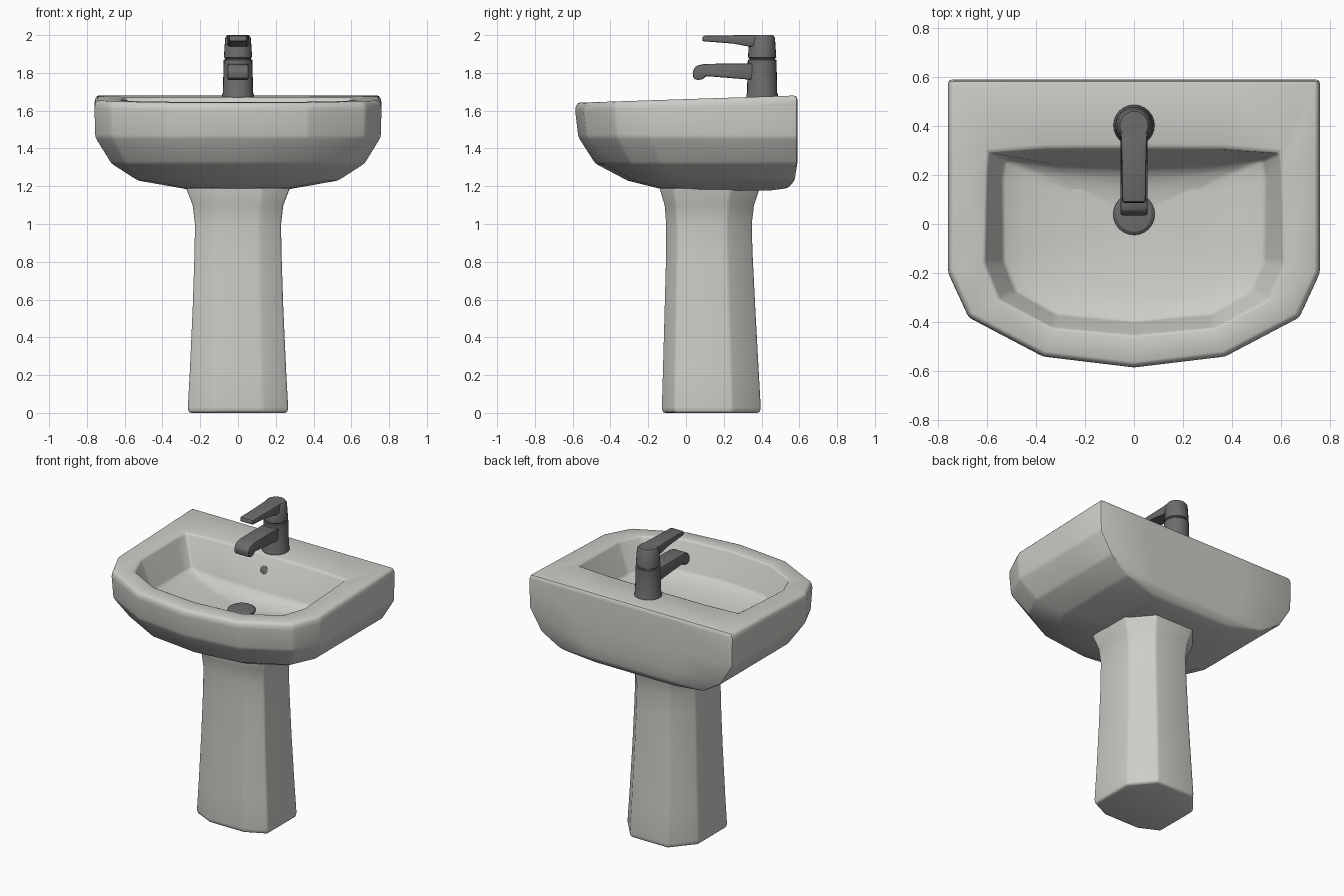
import bpy, bmesh, math
from mathutils import Matrix

if "Cube" in bpy.data.objects:
    bpy.data.objects.remove(bpy.data.objects["Cube"])


def material(name, rgb):
    m = bpy.data.materials.new(name)
    m.diffuse_color = (*rgb, 1)
    m.use_nodes = True
    m.node_tree.nodes["Principled BSDF"].inputs["Base Color"].default_value = m.diffuse_color
    return m


CERAMIC = material("warm_white_ceramic", (0.62, 0.605, 0.575))
METAL = material("dark_grey_metal", (0.15, 0.15, 0.155))


def finish(name, bm, mat, bevel=0.0, segments=2, angle=30, limit=22):
    bmesh.ops.recalc_face_normals(bm, faces=bm.faces[:])
    me = bpy.data.meshes.new(name)
    bm.to_mesh(me)
    bm.free()
    me.materials.append(mat)
    ob = bpy.data.objects.new(name, me)
    bpy.context.collection.objects.link(ob)
    bpy.ops.object.select_all(action='DESELECT')
    ob.select_set(True)
    bpy.context.view_layer.objects.active = ob
    if bevel:
        b = ob.modifiers.new("soft_edges", 'BEVEL')
        b.width, b.segments = bevel, segments
        b.limit_method, b.angle_limit = 'ANGLE', math.radians(limit)
        bpy.ops.object.modifier_apply(modifier=b.name)
    bpy.ops.object.shade_smooth_by_angle(angle=math.radians(angle))
    return ob


def mirror_ring(half):
    """Close a half outline by mirroring over x (points on x=0 are kept once)."""
    return half + [(-x, y, z) for x, y, z in reversed(half) if x > 1e-6]


def loft(name, rings, mat, **kw):
    bm = bmesh.new()
    loops = [[bm.verts.new(p) for p in r] for r in rings]
    n = len(loops[0])
    for a, b in zip(loops, loops[1:]):
        for i in range(n):
            j = (i + 1) % n
            bm.faces.new((a[i], a[j], b[j], b[i]))
    bm.faces.new(loops[0])
    bm.faces.new(loops[-1])
    return finish(name, bm, mat, **kw)


def turned(name, profile, mat, centre, sides=24, rot=0.0, **kw):
    rings = [[(r * math.cos(2 * math.pi * i / sides), r * math.sin(2 * math.pi * i / sides), z)
              for i in range(sides)] for r, z in profile]
    ob = loft(name, rings, mat, **kw)
    ob.data.transform(Matrix.Translation(centre) @ Matrix.Rotation(rot, 4, 'X'))
    return ob


def rim_z(y):
    return 1.661 + 0.033 * y


# Basin: outer shell, sloping rim and bowl in one loft
SHAPE = [(0, 0), (.5, 0), (1, 0), (1, .264), (1, .672), (.89, .826), (.49, .962), (0, 1)]


def outer(w, front, back, z=None, drop=0.0):
    half = []
    for u, t in SHAPE:
        y = back + t * (front - back)
        half.append((u * w, y, rim_z(y) - drop if z is None else z))
    return mirror_ring(half)


opening = [(0, .31), (.36, .308), (.595, .29), (.6, .2), (.61, -.16), (.55, -.31), (.33, -.425), (0, -.455)]
floor = [(0, .225), (.33, .24), (.53, .265), (.54, .18), (.535, -.15), (.485, -.275), (.32, -.37), (0, -.40)]


def floor_ring(s, z):
    return mirror_ring([(x * s, .035 + (y - .035) * s, z) for x, y in floor])


rings = [
    outer(.25, -.10, .45, 1.178),
    outer(.30, -.15, .54, 1.19),
    outer(.53, -.31, .575, 1.23),
    outer(.67, -.48, .589, 1.32),
    outer(.756, -.57, .59, 1.46),
    outer(.76, -.588, .59, drop=.03),
    outer(.748, -.574, .587, drop=0),
    mirror_ring([(x, y, rim_z(y)) for x, y in opening]),
    floor_ring(1, 1.455),
    floor_ring(.8, 1.425),
    floor_ring(.5, 1.405),
    floor_ring(.12, 1.398),
]
loft("basin", rings, CERAMIC, bevel=.014, angle=35, limit=20)

# Pedestal: chamfered column with flared foot and neck
section = [(.13, -1), (.265, -.75), (.265, .42), (.14, 1)]


def column(w, front, back, z):
    c, h = (front + back) / 2, (back - front) / 2
    return mirror_ring([(x * w / .265, c + y * h, z) for x, y in section])


loft("pedestal", [
    column(.258, -.12, .388, 0),
    column(.266, -.128, .396, .02),
    column(.255, -.122, .385, .22),
    column(.24, -.113, .367, .55),
    column(.23, -.105, .352, .85),
    column(.228, -.105, .348, 1.0),
    column(.24, -.113, .36, 1.1),
    column(.275, -.14, .39, 1.19)], CERAMIC, bevel=.012, angle=32)

# Tap body and rotating cap, with a narrow groove between
turned("tap_body", [(.084, 1.67), (.084, 1.685), (.08, 1.695), (.076, 1.868), (.071, 1.872)],
       METAL, (0, .403, 0))
turned("tap_cap", [(.068, 1.865), (.068, 1.877), (.075, 1.882), (.068, 1.985), (.058, 2.0)],
       METAL, (0, .403, 0))


def bar(name, profile, width):
    """Side profile of (y, z) points extruded across x; width is a function of y."""
    return loft(name, [[(s * width(y), y, z) for y, z in profile] for s in (-1, 1)],
                METAL, bevel=.008, limit=30)


# Spout with a drooping nozzle
bar("spout", [(.40, 1.85), (.10, 1.848), (.055, 1.838), (.035, 1.81), (.038, 1.772),
              (.06, 1.762), (.09, 1.766), (.105, 1.783), (.33, 1.765), (.40, 1.765)],
    lambda y: .055)
# Lever handle
bar("lever", [(.42, 2.0), (.30, 2.0), (.09, 1.997), (.085, 1.968), (.25, 1.955), (.33, 1.94), (.42, 1.94)],
    lambda y: .048 + .010 * max(0, (y - .25) / .17))

# Drain plug and overflow fitting
turned("drain_plug", [(.085, 1.385), (.085, 1.408), (.072, 1.418), (.02, 1.422)], METAL, (0, .04, 0))
turned("overflow", [(.028, -.012), (.028, .003), (.02, .006)], METAL, (0, .277, 1.58),
       rot=math.radians(71), sides=16)
